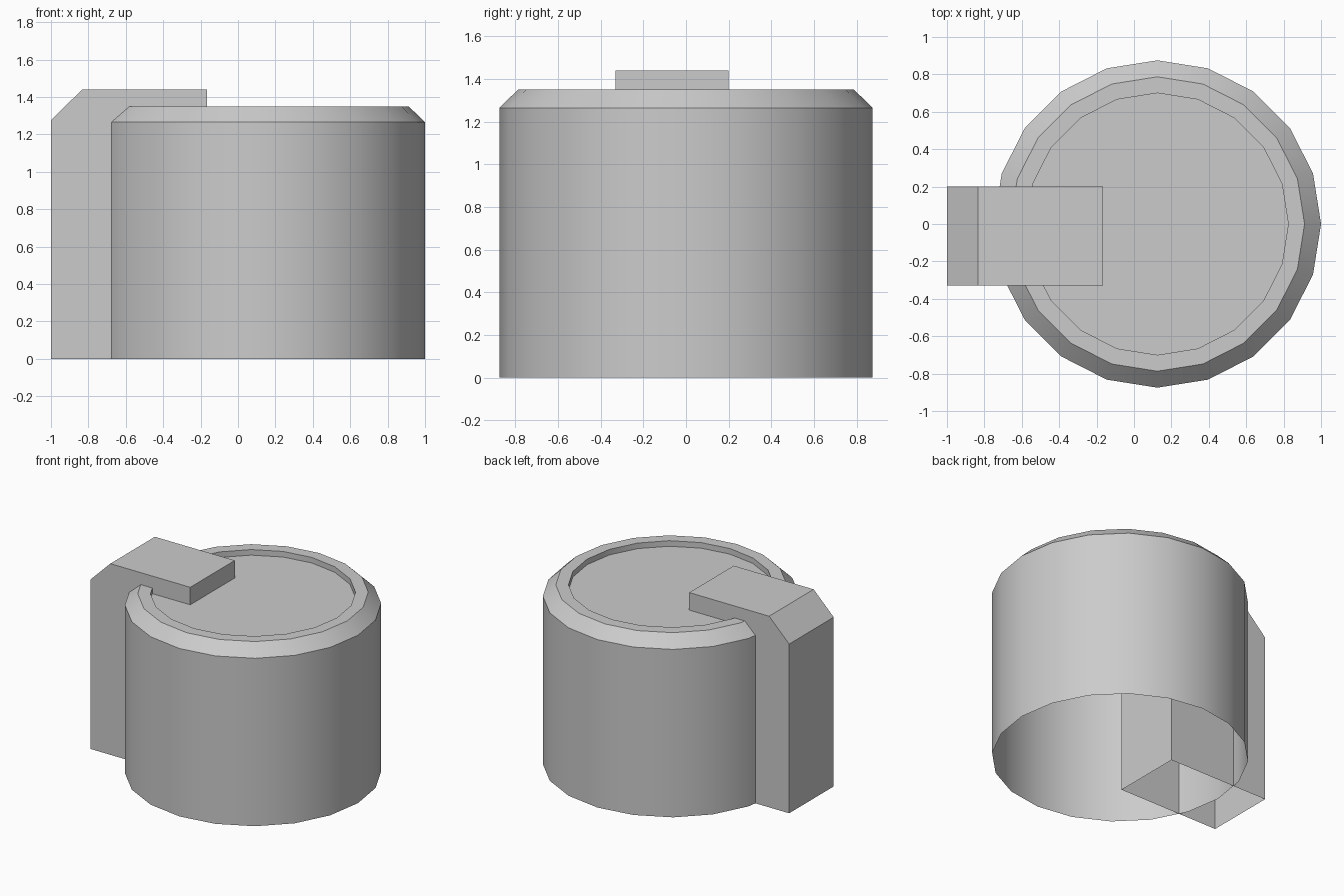
import bpy, bmesh, math

if "Cube" in bpy.data.objects:
    bpy.data.objects.remove(bpy.data.objects["Cube"])

SIDES = 20
CENTRE_X = 0.125


def finish(name, bm):
    mesh = bpy.data.meshes.new(name)
    bm.to_mesh(mesh)
    bm.free()
    obj = bpy.data.objects.new(name, mesh)
    bpy.context.collection.objects.link(obj)
    return obj


def lathe(name, profile):
    """Revolve (radius, z) points and close the last ring with a flat cap."""
    bm = bmesh.new()
    rings = []
    for r, z in profile:
        ring = []
        for i in range(SIDES):
            a = 2 * math.pi * i / SIDES
            ring.append(bm.verts.new((CENTRE_X + r * math.cos(a), r * math.sin(a), z)))
        rings.append(ring)
    for low, high in zip(rings, rings[1:]):
        for i in range(SIDES):
            j = (i + 1) % SIDES
            bm.faces.new((low[i], low[j], high[j], high[i]))
    bm.faces.new(rings[-1])
    return finish(name, bm)


def open_bottom_prism(name, profile, y0, y1):
    """Extrude an open (x, z) outline along y; the underside stays open."""
    bm = bmesh.new()
    front = [bm.verts.new((x, y0, z)) for x, z in profile]
    back = [bm.verts.new((x, y1, z)) for x, z in profile]
    for i in range(len(profile) - 1):
        bm.faces.new((front[i], front[i + 1], back[i + 1], back[i]))
    bm.faces.new(front[::-1])
    bm.faces.new(back)
    bmesh.ops.recalc_face_normals(bm, faces=bm.faces)
    return finish(name, bm)


# Round body: open base, chamfered rim, shallow recessed top
body = lathe("round_body", [(0.875, 0), (0.875, 1.265), (0.787, 1.35),
                            (0.70, 1.35), (0.70, 1.308)])
bpy.context.view_layer.objects.active = body
body.select_set(True)
bpy.ops.object.shade_smooth_by_angle(angle=math.radians(30))

# Side block running through the wall and over the rim, with a sloped outer corner
open_bottom_prism("side_block", [(-1, 0), (-1, 1.275), (-0.833, 1.44),
                                 (-0.167, 1.44), (-0.167, 0)], -0.33, 0.20)
